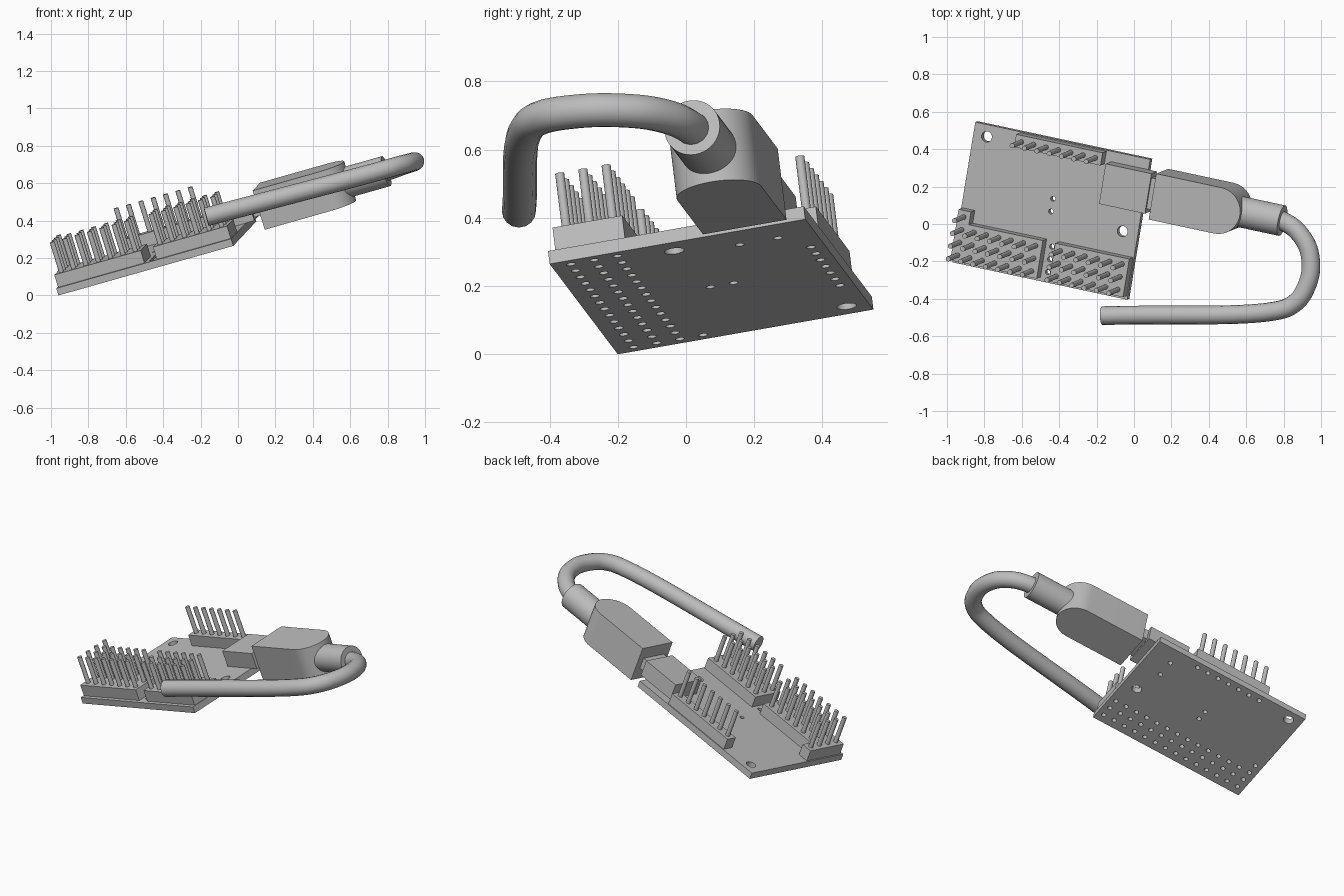
import bpy, bmesh, math
from mathutils import Matrix, Vector

cube = bpy.data.objects.get("Cube")
if cube:
    bpy.data.objects.remove(cube, do_unlink=True)

grey = bpy.data.materials.new("plain grey")
grey.use_nodes = True
grey.diffuse_color = (0.5, 0.5, 0.5, 1)
grey.node_tree.nodes["Principled BSDF"].inputs["Base Color"].default_value = (0.5, 0.5, 0.5, 1)

# Tilted frame of the circuit board: along, across, up
along = Vector((0.9425, -0.2016, 0.267)).normalized()
across = Vector((0.156, 0.973, 0.169))
across = (across - along * across.dot(along)).normalized()
up = along.cross(across)
FRAME = Matrix((along, across, up)).transposed().to_4x4()
FRAME.translation = (-0.96, -0.20, 0.0)

PITCH = 0.07
BOARD_TOP = 0.04
HEADER_TOP = 0.11
PIN_TOP = 0.28
PLUG_B, PLUG_C = 0.605, 0.09


def add_box(bm, lo, hi):
    lo, hi = Vector(lo), Vector(hi)
    mat = Matrix.Translation((lo + hi) / 2) @ Matrix.Diagonal((*(hi - lo), 1))
    bmesh.ops.create_cube(bm, size=1, matrix=mat)


def add_cyl(bm, a, b, c0, c1, r, sides=16):
    bmesh.ops.create_cone(bm, cap_ends=True, segments=sides, radius1=r, radius2=r,
                          depth=c1 - c0, matrix=Matrix.Translation((a, b, (c0 + c1) / 2)))


def extrude_outline(bm, points, c0, c1):
    face = bm.faces.new([bm.verts.new((a, b, c0)) for a, b in points])
    top = bmesh.ops.extrude_face_region(bm, geom=[face])["geom"]
    bmesh.ops.translate(bm, vec=(0, 0, c1 - c0),
                        verts=[v for v in top if isinstance(v, bmesh.types.BMVert)])
    bmesh.ops.recalc_face_normals(bm, faces=bm.faces)


def finish(name, bm, smooth=False):
    mesh = bpy.data.meshes.new(name)
    bm.to_mesh(mesh)
    bm.free()
    mesh.materials.append(grey)
    obj = bpy.data.objects.new(name, mesh)
    bpy.context.collection.objects.link(obj)
    obj.matrix_world = FRAME
    if smooth:
        smooth_edges(obj)
    return obj


def smooth_edges(obj):
    bpy.ops.object.select_all(action="DESELECT")
    obj.select_set(True)
    bpy.context.view_layer.objects.active = obj
    bpy.ops.object.shade_smooth_by_angle(angle=math.radians(35))


def box(name, lo, hi):
    bm = bmesh.new()
    add_box(bm, lo, hi)
    return finish(name, bm)


# Pin grids
def grid(a0, cols, b0, rows):
    return [(a0 + PITCH * i, b0 + PITCH * j) for i in range(cols) for j in range(rows)]


left_pins = grid(0.042, 7, 0.056, 3) + [(0.042, 0.056 + 3 * PITCH)]
right_pins = grid(0.602, 6, 0.056, 3)
back_pins = grid(0.29, 7, 0.73, 1)
spare_holes = grid(0.532, 1, 0.056, 3) + grid(0.495, 1, 0.382, 2) + [(0.855, 0.545), (0.855, 0.66)]

# Board with drilled holes
board = box("circuit_board", (0, 0, 0), (0.992, 0.771, BOARD_TOP))
bm = bmesh.new()
for a, b in left_pins + right_pins + back_pins + spare_holes:
    add_cyl(bm, a, b, -0.05, 0.09, 0.0135)
for a, b in ((0.076, 0.706), (0.905, 0.358)):
    add_cyl(bm, a, b, -0.05, 0.09, 0.029, 32)
drill = finish("drill_cutter", bm)
drill.hide_render = True
cut = board.modifiers.new("holes", "BOOLEAN")
cut.operation, cut.solver, cut.object = "DIFFERENCE", "EXACT", drill
bpy.context.view_layer.update()
drilled = bpy.data.meshes.new_from_object(
    board.evaluated_get(bpy.context.evaluated_depsgraph_get()))
board.modifiers.clear()
board.data = drilled
bpy.data.objects.remove(drill, do_unlink=True)
smooth_edges(board)

# Header blocks
h = PITCH / 2
L0, L1, B0, B1 = 0.042 - h, 0.462 + h, 0.056 - h, 0.196 + h
bm = bmesh.new()
extrude_outline(bm, [(L0, B0), (L1, B0), (L1, B1), (L0 + PITCH, B1),
                     (L0 + PITCH, B1 + PITCH), (L0, B1 + PITCH)], BOARD_TOP, HEADER_TOP)
finish("left_header", bm)
box("right_header", (0.602 - h, B0, BOARD_TOP), (0.952 + h, B1, HEADER_TOP))
box("back_header", (0.29 - h, 0.73 - h, BOARD_TOP), (0.71 + h, 0.73 + h, HEADER_TOP))

# Pins
for name, pins in (("left_pins", left_pins), ("right_pins", right_pins), ("back_pins", back_pins)):
    bm = bmesh.new()
    for a, b in pins:
        add_cyl(bm, a, b, HEADER_TOP - 0.01, PIN_TOP, 0.0135)
    finish(name, bm, smooth=True)

# Socket and plug tip
box("socket", (0.78, PLUG_B - 0.11, BOARD_TOP), (1.04, PLUG_B + 0.11, 0.14))
box("plug_tip", (1.0, PLUG_B - 0.085, 0.055), (1.1, PLUG_B + 0.085, 0.125))

# Plug body: straight sides with a round rear end
R = 0.126
arc = [math.radians(-90 + 180 * i / 24) for i in range(25)]
outline = [(1.083, PLUG_B + R), (1.083, PLUG_B - R)]
outline += [(1.453 + R * math.cos(t), PLUG_B + R * math.sin(t)) for t in arc]
bm = bmesh.new()
extrude_outline(bm, outline, PLUG_C - 0.11, PLUG_C + 0.11)
finish("plug_body", bm, smooth=True)

# Strain relief sleeve
bm = bmesh.new()
bmesh.ops.create_cone(bm, cap_ends=True, segments=40, radius1=0.083, radius2=0.083, depth=0.30,
                      matrix=Matrix.Translation((1.635, PLUG_B, PLUG_C))
                      @ Matrix.Rotation(math.pi / 2, 4, "Y"))
finish("strain_relief", bm, smooth=True)

# Cable looping back beside the board
path = [(0.70, 0.04, 0.637), (0.79, 0.018, 0.662), (0.893, -0.062, 0.698), (0.944, -0.19, 0.715),
        (0.915, -0.35, 0.709), (0.85, -0.43, 0.692), (0.76, -0.464, 0.666), (-0.17, -0.49, 0.42)]
curve = bpy.data.curves.new("cable", "CURVE")
curve.dimensions = "3D"
curve.bevel_depth = 0.05
curve.bevel_resolution = 6
curve.resolution_u = 10
curve.use_fill_caps = True
spline = curve.splines.new("BEZIER")
spline.bezier_points.add(len(path) - 1)
for point, co in zip(spline.bezier_points, path):
    point.co = co
    point.handle_left_type = point.handle_right_type = "AUTO"
source = bpy.data.objects.new("cable_path", curve)
bpy.context.collection.objects.link(source)
bpy.context.view_layer.update()
mesh = bpy.data.meshes.new_from_object(
    source.evaluated_get(bpy.context.evaluated_depsgraph_get()))
bpy.data.objects.remove(source, do_unlink=True)
mesh.materials.clear()
mesh.materials.append(grey)
cable = bpy.data.objects.new("cable", mesh)
bpy.context.collection.objects.link(cable)
smooth_edges(cable)
